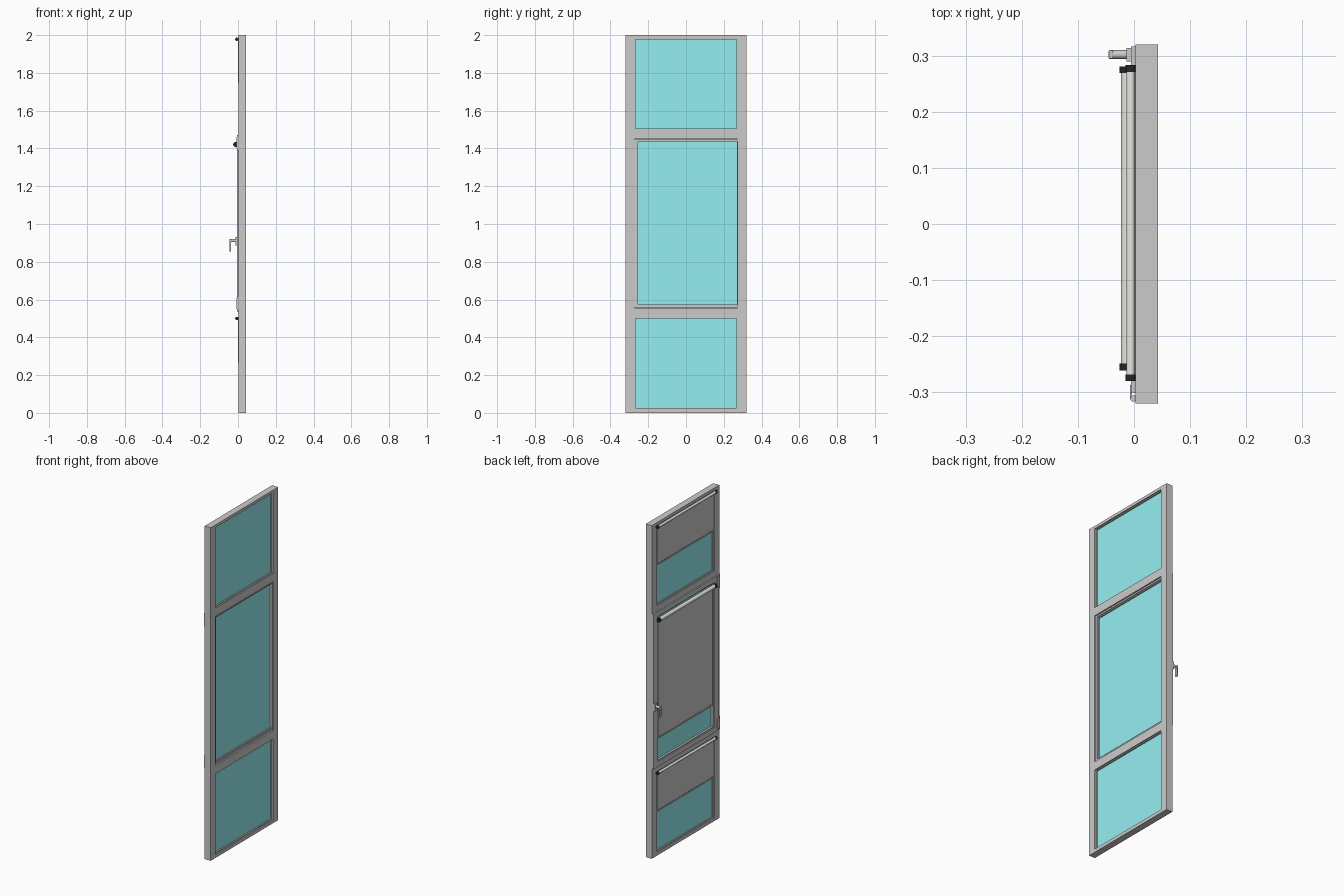
import bpy, bmesh, math
from mathutils import Matrix

if "Cube" in bpy.data.objects:
    bpy.data.objects.remove(bpy.data.objects["Cube"])


def mat(name, rgb):
    m = bpy.data.materials.new(name)
    m.diffuse_color = (*rgb, 1)
    m.use_nodes = True
    m.node_tree.nodes["Principled BSDF"].inputs["Base Color"].default_value = m.diffuse_color
    return m


GLASS = mat("glass_cyan", (0.30, 0.86, 0.88))
CREAM = mat("tube_cream", (0.80, 0.82, 0.75))
BLACK = mat("cap_black", (0.02, 0.02, 0.02))


def finish(name, bm, material=None):
    bmesh.ops.recalc_face_normals(bm, faces=bm.faces)
    me = bpy.data.meshes.new(name)
    bm.to_mesh(me)
    bm.free()
    ob = bpy.data.objects.new(name, me)
    bpy.context.collection.objects.link(ob)
    if material:
        me.materials.append(material)
    return ob


def prism(bm, pts, x0, x1):
    """Extrude a y-z outline from x0 to x1."""
    a = [bm.verts.new((x0, y, z)) for y, z in pts]
    b = [bm.verts.new((x1, y, z)) for y, z in pts]
    bm.faces.new(a)
    bm.faces.new(b[::-1])
    n = len(pts)
    for i in range(n):
        bm.faces.new((a[i], a[(i + 1) % n], b[(i + 1) % n], b[i]))


def plate(name, x0, x1, y0, y1, z0, z1, material=None):
    bm = bmesh.new()
    prism(bm, [(y0, z0), (y1, z0), (y1, z1), (y0, z1)], x0, x1)
    return finish(name, bm, material)


def ring(name, x0, x1, outer, inner):
    """Four mitred bars between two (y0, y1, z0, z1) rectangles."""
    def corners(r):
        return [(r[0], r[2]), (r[1], r[2]), (r[1], r[3]), (r[0], r[3])]
    o, i = corners(outer), corners(inner)
    bm = bmesh.new()
    for k in range(4):
        j = (k + 1) % 4
        prism(bm, [o[k], o[j], i[j], i[k]], x0, x1)
    return finish(name, bm)


def rod(name, p, r, length, axis, material=None, seg=24):
    bm = bmesh.new()
    rot = {'X': Matrix.Rotation(math.pi / 2, 4, 'Y'),
           'Y': Matrix.Rotation(math.pi / 2, 4, 'X'), 'Z': Matrix()}[axis]
    bmesh.ops.create_cone(bm, cap_ends=True, segments=seg, radius1=r, radius2=r,
                          depth=length, matrix=Matrix.Translation(p) @ rot)
    ob = finish(name, bm, material)
    for f in ob.data.polygons:
        f.use_smooth = len(f.vertices) == 4
    return ob


# Outer frame: mitred stile sections, end rails and pointed transoms
X0, X1, W, IN = 0.003, 0.043, 0.32, 0.273
LEVELS = [(0.0, 0.0, 0.02), (0.53, 0.505, 0.555), (1.475, 1.45, 1.50), (2.0, 1.983, 2.0)]
for k in range(3):
    (za, _, ia), (zb, ib, _) = LEVELS[k], LEVELS[k + 1]
    for side, s in (("left", -1), ("right", 1)):
        bm = bmesh.new()
        prism(bm, [(s * W, za), (s * W, zb), (s * IN, ib), (s * IN, ia)], X0, X1)
        finish(f"stile_{side}_{k}", bm)
for name, pts in (
        ("bottom_rail", [(-W, 0), (W, 0), (IN, 0.02), (-IN, 0.02)]),
        ("top_rail", [(-W, 2), (W, 2), (IN, 1.983), (-IN, 1.983)])):
    bm = bmesh.new()
    prism(bm, pts, X0, X1)
    finish(name, bm)
for k in (1, 2):
    zc, lo, hi = LEVELS[k]
    bm = bmesh.new()
    prism(bm, [(-W, zc), (-IN, lo), (IN, lo), (W, zc), (IN, hi), (-IN, hi)], X0, X1)
    finish(f"transom_{k}", bm)

# Fixed panes with glazing beads
for name, z0, z1 in (("lower", 0.02, 0.505), ("upper", 1.50, 1.983)):
    b = 0.005
    ring(f"{name}_bead", 0.010, 0.036, (-IN, IN, z0, z1), (-IN + b, IN - b, z0 + b, z1 - b))
    plate(f"{name}_glass", 0.016, 0.028, -IN + b, IN - b, z0 + b, z1 - b, GLASS)

# Opening sash: overlapping leaf, core set in the opening, bead and glass
hole = (-0.255, 0.270, 0.573, 1.433)
core = (-0.262, 0.272, 0.567, 1.439)
ring("sash_leaf", -0.005, X0, (-0.300, 0.316, 0.537, 1.467), core)
ring("sash_core", X0, 0.037, (-0.272, 0.2725, 0.557, 1.448), core)
ring("sash_bead", 0.0, 0.032, core, hole)
plate("sash_glass", 0.012, 0.024, *hole, GLASS)

# Hinges on the left edge of the sash
for k, z in enumerate((0.58, 1.43)):
    rod(f"hinge_barrel_{k}", (-0.001, -0.311, z), 0.0055, 0.08, 'Z', seg=16)
    plate(f"hinge_leaf_{k}", -0.007, -0.004, -0.311, -0.287, z - 0.03, z + 0.03)


# Roller blinds: cream tube, black end caps, hanging sheet and hem bar
def blind(name, x, z, r, y0, y1, sheet_x, bottom):
    yc = (y0 + y1) / 2
    rod(f"{name}_tube", (x, yc, z), r * 0.85, y1 - y0 - 0.02, 'Y', CREAM)
    for side, y in (("left", y0 + 0.006), ("right", y1 - 0.006)):
        rod(f"{name}_cap_{side}", (x, y, z), r, 0.012, 'Y', BLACK)
    plate(f"{name}_sheet", sheet_x, sheet_x + 0.0015, y0 + 0.013, y1 - 0.014, bottom, z)
    plate(f"{name}_hem_bar", sheet_x - 0.002, sheet_x + 0.002,
          y0 + 0.013, y1 - 0.014, bottom - 0.004, bottom + 0.004)


blind("upper_blind", -0.006, 1.978, 0.009, -0.280, 0.283, 0.001, 1.75)
blind("middle_blind", -0.012, 1.421, 0.0135, -0.261, 0.281, -0.004, 0.71)
blind("lower_blind", -0.006, 0.500, 0.009, -0.280, 0.283, 0.001, 0.27)

# Window handle: rosette, neck and lever pointing down
HY = 0.302
plate("handle_rosette", -0.013, -0.005, HY - 0.012, HY + 0.012, 0.885, 0.93)
rod("handle_neck", (-0.025, HY, 0.912), 0.008, 0.03, 'X')
lever = plate("handle_lever", -0.045, -0.037, HY - 0.008, HY + 0.008, 0.855, 0.921)
bev = lever.modifiers.new("bevel", 'BEVEL')
bev.width, bev.segments = 0.002, 2
